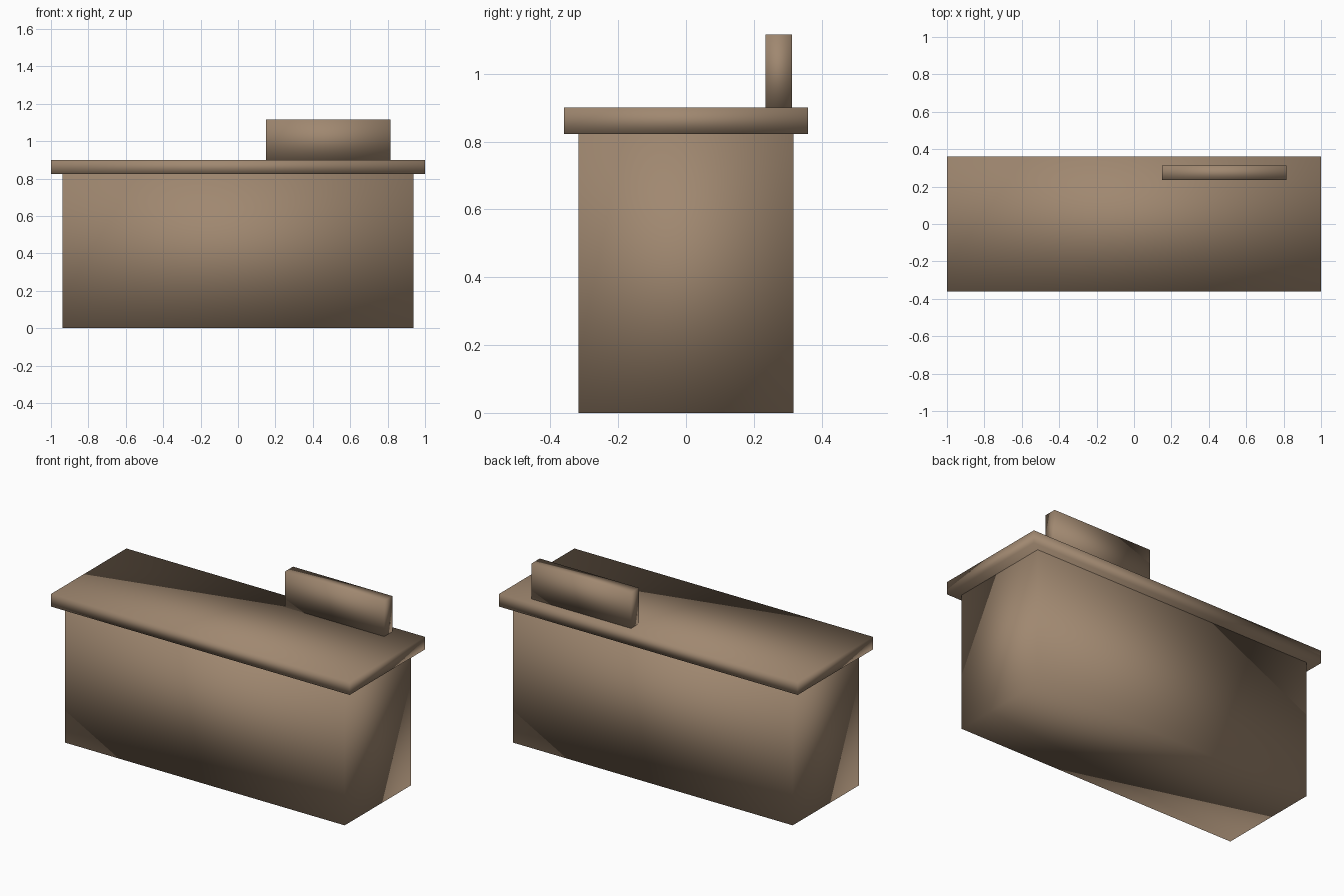
import bpy
import bmesh
from mathutils import Matrix, Vector

default = bpy.data.objects.get("Cube")
if default:
    bpy.data.objects.remove(default, do_unlink=True)

# Single warm brown finish
brown = bpy.data.materials.new("warm brown")
brown.use_nodes = True
color = (0.35, 0.245, 0.162, 1.0)
brown.diffuse_color = color
brown.node_tree.nodes["Principled BSDF"].inputs["Base Color"].default_value = color


def box(name, low, high):
    """Soft-shaded box between two opposite corners."""
    low, high = Vector(low), Vector(high)
    mesh = bpy.data.meshes.new(name)
    bm = bmesh.new()
    bmesh.ops.create_cube(bm, size=1, matrix=Matrix.Diagonal((*(high - low), 1)))
    for face in bm.faces:
        face.smooth = True
    bm.to_mesh(mesh)
    bm.free()
    mesh.materials.append(brown)
    obj = bpy.data.objects.new(name, mesh)
    obj.location = (low + high) / 2
    bpy.context.collection.objects.link(obj)
    return obj


# Solid counter base
box("counter_body", (-0.937, -0.317, 0), (0.937, 0.317, 0.823))
# Overhanging slab
box("counter_top", (-1, -0.36, 0.823), (1, 0.36, 0.9))
# Upright board near the back edge
box("upright_board", (0.15, 0.235, 0.9), (0.815, 0.312, 1.116))
